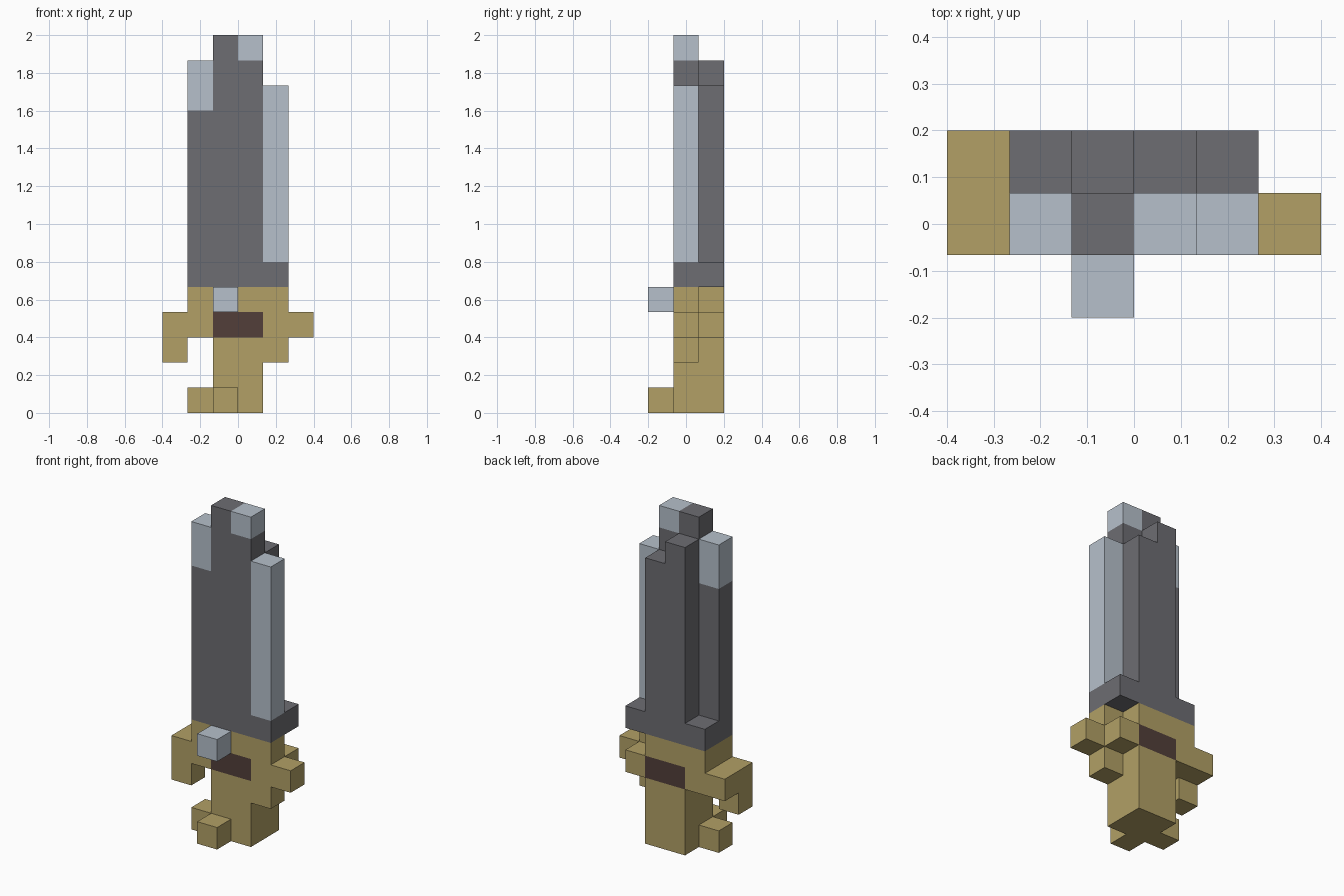
import bpy, bmesh
from mathutils import Vector

if "Cube" in bpy.data.objects:
    bpy.data.objects.remove(bpy.data.objects["Cube"])

U = 2 / 15                       # one cube of the blocky grid
ORIGIN = Vector((-3 * U, -1.5 * U, 0))


def srgb(r, g, b):
    def lin(c):
        c /= 255
        return c / 12.92 if c <= 0.04045 else ((c + 0.055) / 1.055) ** 2.4
    return (lin(r), lin(g), lin(b), 1)


def material(name, rgb):
    m = bpy.data.materials.new(name)
    m.diffuse_color = srgb(*rgb)
    m.use_nodes = True
    m.node_tree.nodes["Principled BSDF"].inputs["Base Color"].default_value = m.diffuse_color
    return m


gold = material("dull gold", (178, 160, 102))
dark = material("dark steel", (109, 109, 114))
light = material("light steel", (182, 192, 203))
brown = material("dark brown", (82, 63, 58))

# Each part: material and blocks as (x0, x1, y0, y1, z0, z1) in grid units
PARTS = {
    "handle": (gold, [(2, 4, 1, 3, 0, 3)]),
    "pommel_knobs": (gold, [(2, 3, 0, 1, 0, 1), (1, 2, 1, 2, 0, 1)]),
    "guard_upper": (gold, [(1, 4, 1, 3, 4, 5), (4, 5, 1, 2, 4, 5)]),
    "guard_left": (gold, [(0, 2, 1, 3, 3, 4), (0, 1, 1, 2, 2, 3)]),
    "guard_right": (gold, [(4, 5, 1, 3, 3, 4), (5, 6, 1, 2, 3, 4), (4, 5, 1, 2, 2, 3)]),
    "guard_inlay": (brown, [(2, 4, 1, 3, 3, 4)]),
    "guard_stud": (light, [(2, 3, 0, 1, 4, 5)]),
    "blade_base": (dark, [(1, 5, 1, 3, 5, 6)]),
    "blade_core": (dark, [(1, 2, 1, 2, 6, 12), (2, 3, 1, 2, 6, 15), (3, 4, 1, 2, 6, 14),
                          (2, 3, 2, 3, 6, 14), (3, 4, 2, 3, 6, 13)]),
    "blade_left_edge": (light, [(1, 2, 1, 2, 12, 14)]),
    "blade_right_edge": (light, [(4, 5, 1, 2, 6, 13)]),
    "blade_tip": (light, [(3, 4, 1, 2, 14, 15)]),
}


def cells(blocks):
    return {(x, y, z) for a, b, c, d, e, f in blocks
            for x in range(a, b) for y in range(c, d) for z in range(e, f)}


solid = set().union(*(cells(blocks) for _, blocks in PARTS.values()))


def build(name, mat, blocks):
    """Outer skin of the blocks, leaving out faces buried against other blocks."""
    bm = bmesh.new()
    for cell in sorted(cells(blocks)):
        for axis in range(3):
            for side in (0, 1):
                near = list(cell)
                near[axis] += 2 * side - 1
                if tuple(near) in solid:
                    continue
                u, v = (axis + 1) % 3, (axis + 2) % 3
                ring = []
                for du, dv in ((0, 0), (1, 0), (1, 1), (0, 1)):
                    p = Vector(cell)
                    p[axis] += side
                    p[u] += du
                    p[v] += dv
                    ring.append(bm.verts.new(ORIGIN + p * U))
                bm.faces.new(ring if side else ring[::-1])
    bmesh.ops.remove_doubles(bm, verts=bm.verts[:], dist=0.001)
    # Merge flat neighbouring squares into clean large faces
    bmesh.ops.dissolve_limit(bm, angle_limit=0.01, verts=bm.verts[:], edges=bm.edges[:])
    mesh = bpy.data.meshes.new(name)
    bm.to_mesh(mesh)
    bm.free()
    mesh.materials.append(mat)
    bpy.context.collection.objects.link(bpy.data.objects.new(name, mesh))


for part, (mat, blocks) in PARTS.items():
    build(part, mat, blocks)
